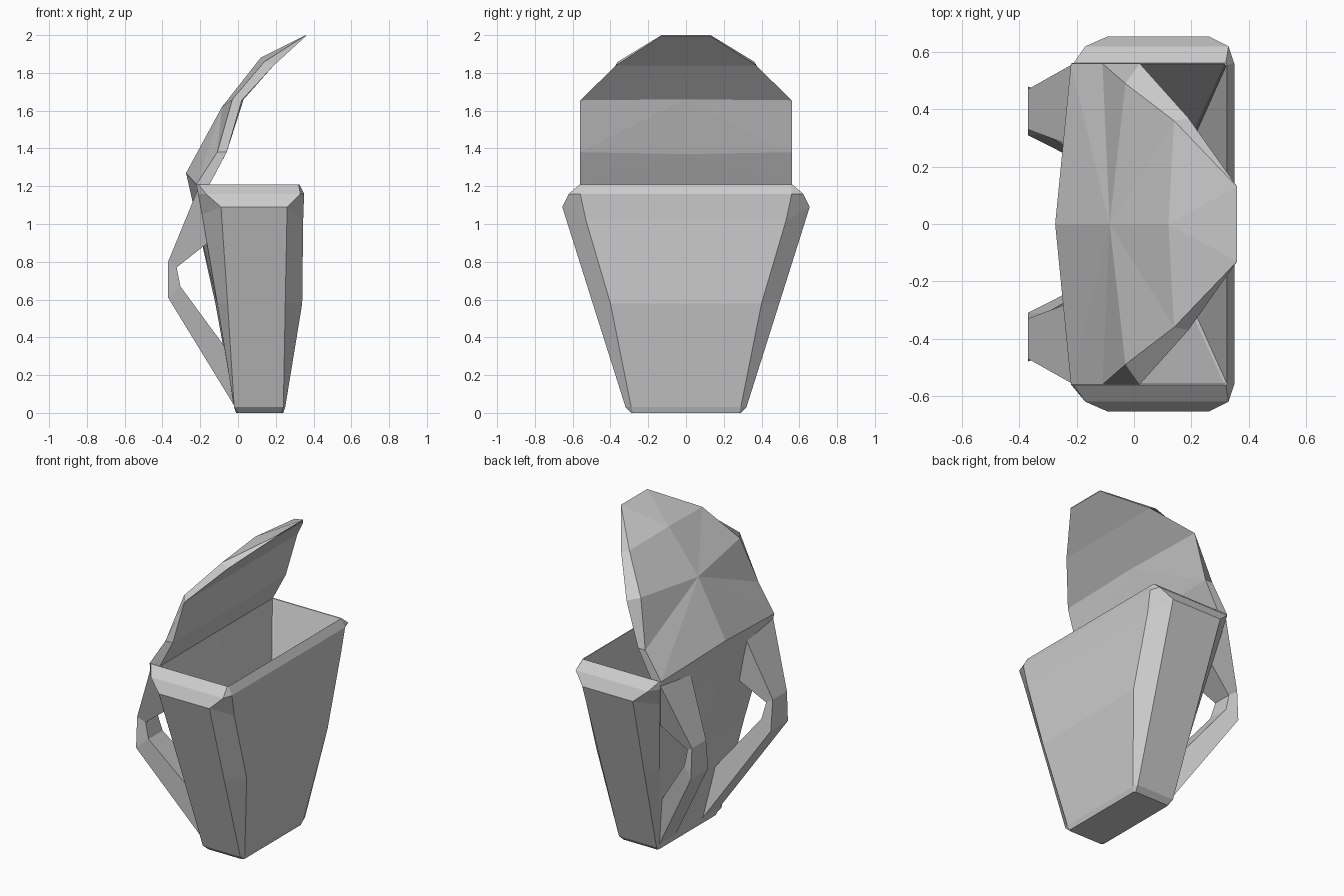
import bpy, bmesh

if "Cube" in bpy.data.objects:
    bpy.data.objects.remove(bpy.data.objects["Cube"])


def make(name, verts, faces):
    mesh = bpy.data.meshes.new(name)
    mesh.from_pydata(verts, [], faces)
    bm = bmesh.new()
    bm.from_mesh(mesh)
    bmesh.ops.remove_doubles(bm, verts=bm.verts, dist=0.0005)
    bmesh.ops.recalc_face_normals(bm, faces=bm.faces)
    bm.to_mesh(mesh)
    bm.free()
    obj = bpy.data.objects.new(name, mesh)
    bpy.context.collection.objects.link(obj)
    return obj


def loft(name, rings):
    """Skin closed rings of equal length and cap both ends."""
    n = len(rings[0])
    verts = [p for r in rings for p in r]
    faces = [(i * n + j, i * n + (j + 1) % n, (i + 1) * n + (j + 1) % n, (i + 1) * n + j)
             for i in range(len(rings) - 1) for j in range(n)]
    faces += [tuple(range(n)), tuple(range(len(verts) - n, len(verts)))]
    return make(name, verts, faces)


def flip(p):
    return (p[0], -p[1], p[2])


def ring(centre, *half):
    """Back centre point plus a half ring, mirrored across y."""
    return [centre] + list(half) + [flip(p) for p in reversed(half)]


# Bag: outer skin from base to rim, then down the inside to the floor
loft("bag_body", [
    ring((-.01, 0, 0), (-.01, .28, 0), (0, .29, 0), (.23, .29, 0), (.24, .28, 0)),
    ring((-.02, 0, .03), (-.02, .29, .03), (-.02, .32, .03), (.24, .32, .03), (.25, .29, .03)),
    ring((-.12, 0, .58), (-.11, .42, .58), (-.055, .494, .58), (.25, .494, .58), (.34, .40, .58)),
    ring((-.225, 0, 1.05), (-.19, .53, 1.05), (-.09, .655, 1.09), (.26, .655, 1.09), (.345, .53, 1.02)),
    ring((-.25, 0, 1.16), (-.21, .555, 1.16), (-.17, .62, 1.16), (.33, .62, 1.16), (.35, .56, 1.16)),
    ring((-.275, 0, 1.27), (-.22, .56, 1.21), (-.21, .562, 1.21), (.32, .562, 1.21), (.325, .555, 1.21)),
    ring((-.15, 0, 1.21), (-.15, .555, 1.208), (-.14, .558, 1.208), (.315, .558, 1.208), (.322, .552, 1.208)),
    ring((0, 0, .45), (0, .325, .45), (.01, .33, .45), (.21, .33, .45), (.22, .325, .45)),
])

# Open flap: faceted outer shell, inner lining and the edge between them
A = [(-.22, .56, 1.21), (-.11, .56, 1.38), (-.03, .49, 1.66), (.14, .36, 1.86), (.36, .13, 2.0)]
B = [(-.15, .56, 1.21), (-.06, .56, 1.38), (.02, .56, 1.655), (.19, .37, 1.84), (.36, .13, 1.995)]
C = [(-.275, 0, 1.27), (-.085, 0, 1.62), (.12, 0, 1.88), (.36, 0, 2.0)]
D = [(-.15, 0, 1.21), (-.065, 0, 1.37), (.03, 0, 1.66), (.19, 0, 1.84), (.36, 0, 1.995)]
half = [
    (C[0], A[0], C[1]), (A[0], A[1], C[1]), (A[1], A[2], C[1]), (A[2], A[3], C[1]),
    (C[1], A[3], C[2]), (A[3], A[4], C[2]), (C[2], A[4], C[3]),
    (B[0], D[1], D[0]), (B[0], B[1], D[1]), (B[1], D[2], D[1]), (B[1], B[2], D[2]),
    (B[2], B[3], D[3], D[2]), (B[3], B[4], D[4], D[3]),
    (C[3], A[4], B[4], D[4]), (C[0], D[0], B[0], A[0]),
] + [(A[i], A[i + 1], B[i + 1], B[i]) for i in range(4)]
verts, faces = [], []
for f in half + [tuple(flip(p) for p in f) for f in half]:
    faces.append(tuple(range(len(verts), len(verts) + len(f))))
    verts += f
make("flap", verts, faces)

# Shoulder straps: outer (x, z), outer y range, inner (x, z), inner y range
stations = [
    ((-.21, 1.19), (.27, .56), (-.16, .90), (.27, .49)),
    ((-.37, .80), (.33, .47), (-.325, .77), (.33, .45)),
    ((-.37, .61), (.31, .48), (-.305, .67), (.31, .45)),
    ((-.015, .03), (.13, .29), (-.07, .35), (.17, .34)),
]
for side, label in ((1, "left"), (-1, "right")):
    loft("strap_" + label, [
        [(o[0], side * oy[0], o[1]), (o[0], side * oy[1], o[1]),
         (i[0], side * iy[1], i[1]), (i[0], side * iy[0], i[1])]
        for o, oy, i, iy in stations])
